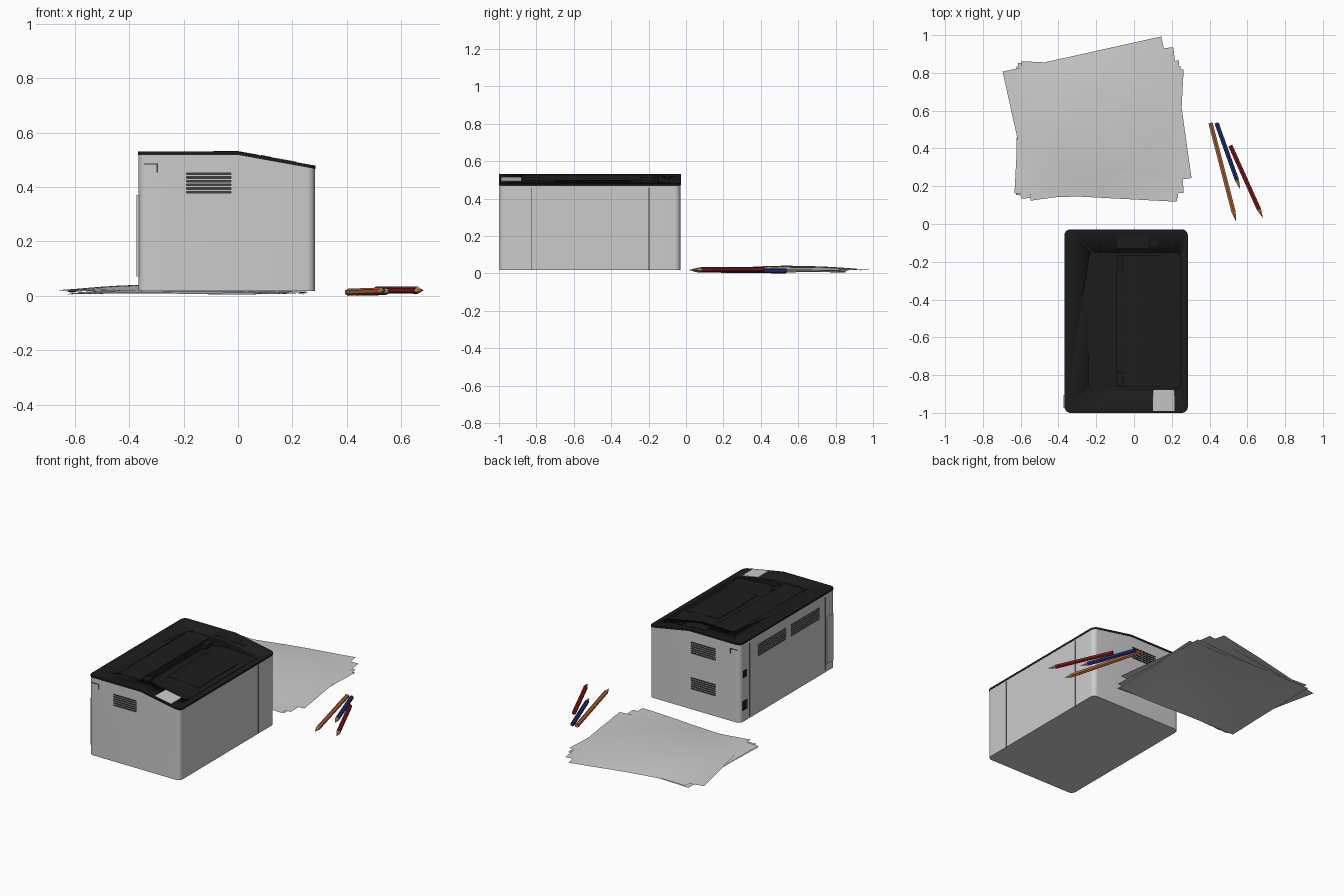
import bpy, bmesh, math
from mathutils import Vector, Matrix

if "Cube" in bpy.data.objects:
    bpy.data.objects.remove(bpy.data.objects["Cube"])

def material(name, r, g, b):
    m = bpy.data.materials.new(name)
    m.diffuse_color = (r, g, b, 1)
    m.use_nodes = True
    m.node_tree.nodes["Principled BSDF"].inputs["Base Color"].default_value = m.diffuse_color
    return m

BLACK = material("black_plastic", 0.012, 0.012, 0.012)
DARK = material("dark_slot", 0.05, 0.05, 0.05)
ORANGE = material("orange_paint", 0.50, 0.14, 0.04)
BLUE = material("blue_paint", 0.015, 0.03, 0.2)
RED = material("red_paint", 0.25, 0.01, 0.01)
WOOD = material("wood", 0.62, 0.33, 0.13)

def finish(bm, name, mats=(), smooth=True):
    bmesh.ops.recalc_face_normals(bm, faces=bm.faces)
    me = bpy.data.meshes.new(name)
    bm.to_mesh(me)
    bm.free()
    for m in mats:
        me.materials.append(m)
    ob = bpy.data.objects.new(name, me)
    bpy.context.collection.objects.link(ob)
    if smooth:
        bpy.ops.object.select_all(action='DESELECT')
        ob.select_set(True)
        bpy.context.view_layer.objects.active = ob
        bpy.ops.object.shade_smooth_by_angle(angle=math.radians(30))
    return ob

def top(x):
    return 0.53 - max(0, x) * 0.18

def outline(x0, x1, y0, y1, r):
    pts = []
    corners = [(x1 - r, y0 + r, -90), (x1 - r, y1 - r, 0), (x0 + r, y1 - r, 90), (x0 + r, y0 + r, 180)]
    for cx, cy, a in corners:
        for i in range(7):
            t = math.radians(a + i * 15)
            pts.append((cx + r * math.cos(t), cy + r * math.sin(t)))
    if x0 < 0 < x1:                       # fold line of the sloping top
        pts.insert(14, (0, y1))
        pts.append((0, y0))
    return pts

def prism(name, box, r, zb, zt, mats=()):
    """Rounded-rectangle solid whose bottom and top follow zb(x), zt(x)."""
    bm = bmesh.new()
    pts = outline(*box, r)
    lo = [bm.verts.new((x, y, zb(x))) for x, y in pts]
    hi = [bm.verts.new((x, y, zt(x))) for x, y in pts]
    n = len(pts)
    for i in range(n):
        j = (i + 1) % n
        bm.faces.new((lo[i], lo[j], hi[j], hi[i]))
    for ring in (lo, hi):
        if n > 28:
            bm.faces.new([ring[-1]] + ring[:15])
            bm.faces.new(ring[14:])
        else:
            bm.faces.new(ring)
    return finish(bm, name, mats)

def boxes(name, spans, mats=()):
    bm = bmesh.new()
    for x0, x1, y0, y1, z0, z1 in spans:
        c = Vector((x0 + x1, y0 + y1, z0 + z1)) / 2
        bmesh.ops.create_cube(bm, size=1, matrix=Matrix.Translation(c) @ Matrix.Diagonal((x1 - x0, y1 - y0, z1 - z0, 1)))
    return finish(bm, name, mats, False)

def cut(ob, cutter):
    m = ob.modifiers.new("cut", 'BOOLEAN')
    m.operation = 'DIFFERENCE'
    m.solver = 'EXACT'
    m.material_mode = 'TRANSFER'
    m.object = cutter
    cutter.hide_render = True
    cutter.hide_set(True)

# printer body and lid
X0, X1, Y0, Y1 = -0.366, 0.283, -0.998, -0.03
body = prism("printer_body", (X0, X1, Y0, Y1), 0.03, lambda x: 0.017, lambda x: top(x) - 0.012)
lid = prism("printer_lid", (X0 - 0.002, X1 + 0.002, Y0 - 0.002, Y1 + 0.002), 0.032,
            lambda x: top(x) - 0.012, top, [BLACK])

# shallow lid panel and scooped paper output bay
panel = prism("lid_panel_cutter", (-0.24, 0.25, -0.88, -0.15), 0.03, lambda x: top(x) - 0.005, lambda x: 0.6, [BLACK])
cut(lid, panel)
bm = bmesh.new()
N = 10
prof = []
for i in range(N + 1):
    t = i / N
    x = -0.09 + 0.32 * t
    prof.append((x, top(x) - 0.007 - 0.045 * (1 - t) ** 1.6))
prof += [(0.23, 0.6), (-0.09, 0.6)]
f = bm.faces.new([bm.verts.new((x, -0.86, z)) for x, z in prof])
ext = bmesh.ops.extrude_face_region(bm, geom=[f])
bmesh.ops.translate(bm, verts=[v for v in ext['geom'] if isinstance(v, bmesh.types.BMVert)], vec=(0, 0.69, 0))
bay = finish(bm, "output_bay_cutter", [BLACK], False)
cut(lid, bay)
cut(body, bay)

# ventilation slots and seams cut into the body
D = 0.008
slots = []
for k in range(6):
    z = 0.378 + k * 0.0135
    slots.append((-0.19, -0.025, Y0 - D, Y0 + D, z, z + 0.006))
    for dz in (0, -0.23):
        slots.append((-0.19, -0.015, Y1 - D, Y1 + D, z + dz, z + dz + 0.006))
    for y in (-0.84, -0.50):
        slots.append((X0 - D, X0 + D, y, y + 0.29, z + 0.005, z + 0.011))
seams = [(X1 - D, X1 + D, y, y + 0.004, 0, 0.46) for y in (-0.83, -0.20)]
seams += [(X0 - D, X0 + D, y, y + 0.004, 0.03, 0.5) for y in (-0.90, -0.13)]
for ya, yb in ((Y0 - D, Y0 + 0.005), (Y1 - 0.005, Y1 + D)):
    seams += [(X0 + 0.02, -0.295, ya, yb, 0.483, 0.487), (-0.299, -0.295, ya, yb, 0.453, 0.4829)]
cut(body, boxes("vent_cutter", slots, [DARK]))
cut(body, boxes("seam_cutter", seams, [DARK]))

# rear grip strip and sockets
boxes("rear_strip", [(-0.373, -0.355, -0.975, -0.905, 0.07, 0.37)])
boxes("rear_sockets", [(-0.369, -0.35, -0.095, -0.06, 0.30, 0.345), (-0.369, -0.35, -0.10, -0.055, 0.09, 0.15)], [BLACK])

# lid details: display, button strip, round button, paper flap
off = lambda d: (lambda x: top(x) + d)
prism("display_panel", (0.10, 0.215, -0.99, -0.88), 0.004, off(-0.004), off(0.002))
prism("button_strip", (-0.09, 0.08, -0.13, -0.065), 0.012, off(-0.004), off(0.002), [BLACK])
prism("round_button", (0.085, 0.125, -0.12, -0.08), 0.0199, off(-0.004), off(0.003), [BLACK])
floor = lambda d: (lambda x: top(x) - 0.007 - 0.045 * (1 - (x + 0.09) / 0.32) ** 1.6 + d)
prism("paper_flap", (-0.02, 0.21, -0.70, -0.30), 0.006, floor(-0.004), floor(0.004), [BLACK])
boxes("output_rollers", [(-0.095, -0.055, y, y + 0.07, 0.49, 0.515) for y in (-0.855, -0.245)], [BLACK])

# stack of slightly wavy paper sheets: centre x, centre y, angle, base height
sheets = [(-0.19, 0.495, -1.0, 0.007), (-0.18, 0.50, 2.0, 0.011), (-0.185, 0.49, -3.0, 0.015),
          (-0.17, 0.53, 8.0, 0.018), (-0.20, 0.558, 12.5, 0.021)]
for i, (cx, cy, a, z) in enumerate(sheets):
    bm = bmesh.new()
    bmesh.ops.create_grid(bm, x_segments=18, y_segments=14, size=0.5)
    for v in bm.verts:
        u, w = v.co.x * 2, v.co.y * 2
        bulge = 0.021 * (1 - u * u) * (1 - w * w) + 0.002 * math.sin(4 * u + i) * math.cos(3 * w)
        v.co = (v.co.x * 0.86, v.co.y * 0.70, z + bulge)
    bmesh.ops.transform(bm, matrix=Matrix.Translation((cx, cy, 0)) @ Matrix.Rotation(math.radians(a), 4, 'Z'), verts=bm.verts)
    finish(bm, f"paper_sheet_{i + 1}")

# hexagonal pencils: painted shaft, wooden cone, coloured lead
def pencil(name, end, tip, mat, r=0.013):
    end, tip = Vector(end), Vector(tip)
    d = (tip - end).normalized()
    L = (tip - end).length
    rot = d.to_track_quat('Z', 'Y').to_matrix().to_4x4()
    bm = bmesh.new()
    parts = [(0, L - 0.05, r, r, 0), (L - 0.05, L - 0.014, r, r * 0.28, 1), (L - 0.014, L, r * 0.28, 0.0005, 0)]
    for a, b, ra, rb, idx in parts:
        old = set(bm.faces)
        bmesh.ops.create_cone(bm, cap_ends=True, segments=6, radius1=ra, radius2=rb, depth=b - a,
                              matrix=Matrix.Translation(end + d * (a + b) / 2) @ rot)
        for face in set(bm.faces) - old:
            face.material_index = idx
    finish(bm, name, [mat, WOOD], False)

pencil("orange_pencil", (0.405, 0.535, 0.013), (0.54, 0.015, 0.018), ORANGE)
pencil("blue_pencil", (0.437, 0.535, 0.013), (0.562, 0.185, 0.016), BLUE)
pencil("red_pencil", (0.51, 0.415, 0.022), (0.682, 0.032, 0.02), RED)
